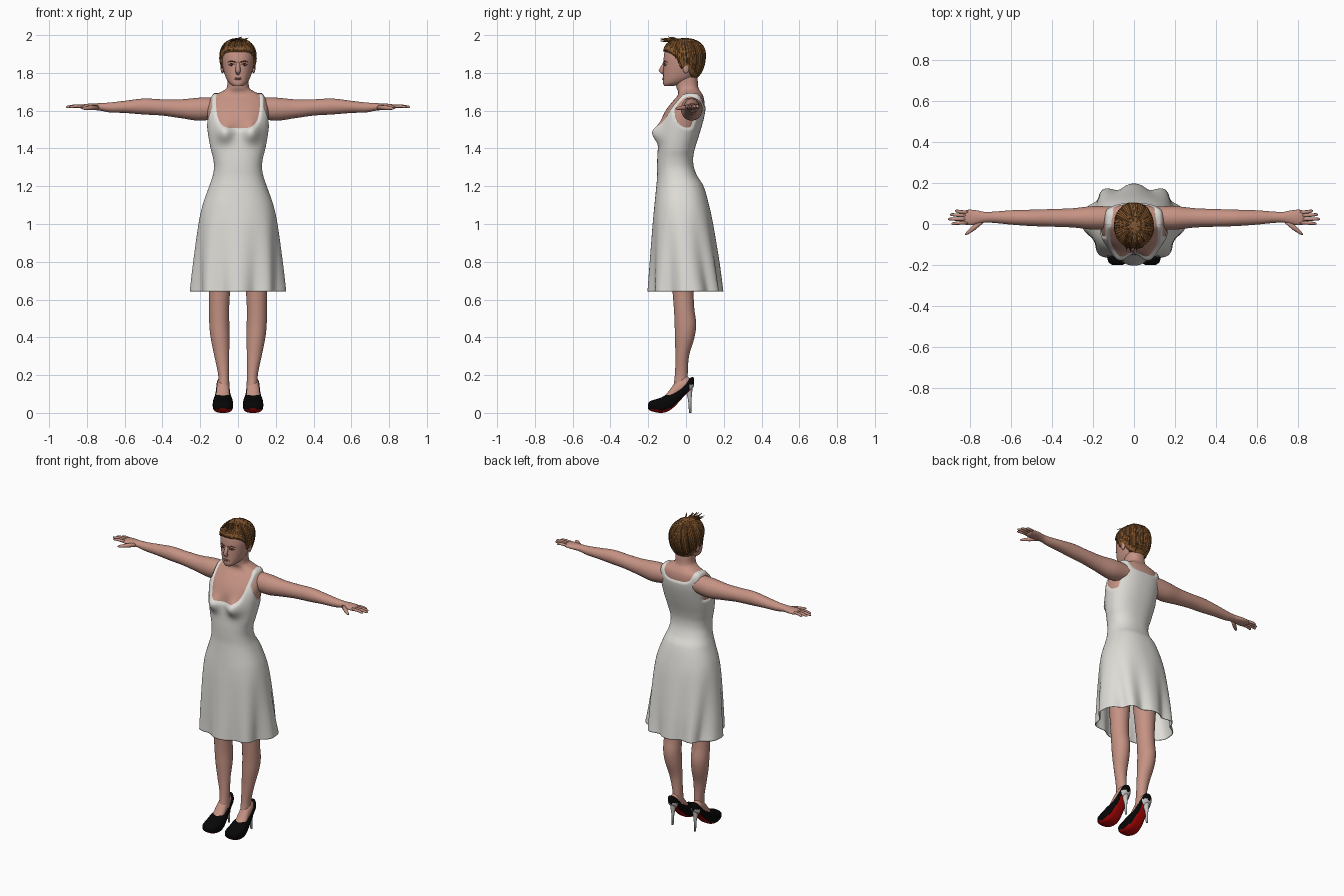
import bpy, bmesh, random
from math import sin, cos, pi, exp
from mathutils import Vector

random.seed(4)
if "Cube" in bpy.data.objects:
    bpy.data.objects.remove(bpy.data.objects["Cube"], do_unlink=True)


def material(name, r, g, b):
    m = bpy.data.materials.new(name)
    m.use_nodes = True
    m.diffuse_color = (r, g, b, 1)
    bsdf = next(n for n in m.node_tree.nodes if n.type == "BSDF_PRINCIPLED")
    bsdf.inputs["Base Color"].default_value = (r, g, b, 1)
    bsdf.inputs["Roughness"].default_value = 0.7
    return m


SKIN = material("skin", 0.56, 0.29, 0.23)
DRESS = material("dress_white", 0.74, 0.72, 0.68)
HAIR = material("hair_brown", 0.24, 0.1, 0.03)
DARK_HAIR = material("hair_dark", 0.1, 0.04, 0.012)
BLACK = material("shoe_black", 0.002, 0.002, 0.002)
RED = material("sole_red", 0.45, 0.002, 0.002)
SILVER = material("heel_silver", 0.55, 0.55, 0.54)
LIPS = material("lips", 0.36, 0.15, 0.12)
EYE_WHITE = material("eye_white", 0.4, 0.32, 0.29)
EYE_DARK = material("eye_dark", 0.06, 0.03, 0.02)


def clamp(v, lo=0.0, hi=1.0):
    return max(lo, min(hi, v))


def interp(table, t):
    """Smooth value of the table columns at t (first column ascending)."""
    t = clamp(t, table[0][0], table[-1][0])
    i = 0
    while i < len(table) - 2 and t > table[i + 1][0]:
        i += 1

    def slope(k, col):
        a, b = table[max(k - 1, 0)], table[min(k + 1, len(table) - 1)]
        return (b[col] - a[col]) / (b[0] - a[0])

    p, q = table[i], table[i + 1]
    h = q[0] - p[0]
    s = (t - p[0]) / h
    w = s * s * (3 - 2 * s)
    return [p[c] * (1 - w) + q[c] * w
            + h * s * (1 - s) * ((1 - s) * slope(i, c) - s * slope(i + 1, c))
            for c in range(1, len(p))]


def steps(a, b, n):
    return [a + (b - a) * i / n for i in range(n + 1)]


def superellipse(a, p):
    c, s = cos(a), sin(a)
    return (abs(c) ** (2 / p) * (1 if c > 0 else -1),
            abs(s) ** (2 / p) * (1 if s > 0 else -1))


def loft(name, rings, mats, cap_start=True, offset=None, rule=None):
    """Skin a list of rings; offset moves vertices along their normals."""
    bm = bmesh.new()
    vs = [[bm.verts.new(p) for p in ring] for ring in rings]
    n = len(rings[0])
    for lower, upper in zip(vs, vs[1:]):
        for j in range(n):
            k = (j + 1) % n
            bm.faces.new((lower[j], lower[k], upper[k], upper[j]))
    bm.faces.new(vs[-1])
    if cap_start:
        bm.faces.new(vs[0][::-1])
    bmesh.ops.recalc_face_normals(bm, faces=bm.faces)
    bm.normal_update()
    if offset:
        moves = [(v, v.normal * offset(v.co)) for v in bm.verts]
        for v, d in moves:
            v.co += d
    for f in bm.faces:
        f.smooth = True
        if rule:
            f.material_index = rule(f)
    mesh = bpy.data.meshes.new(name)
    bm.to_mesh(mesh)
    bm.free()
    for m in mats:
        mesh.materials.append(m)
    ob = bpy.data.objects.new(name, mesh)
    bpy.context.collection.objects.link(ob)
    return ob


def tube(name, pts, radii, mat, n=8):
    pts = [Vector(p) for p in pts]
    u, rings = None, []
    for i, p in enumerate(pts):
        t = (pts[min(i + 1, len(pts) - 1)] - pts[max(i - 1, 0)]).normalized()
        u = t.orthogonal() if u is None else u - t * u.dot(t)
        u.normalize()
        v = t.cross(u)
        rings.append([p + radii[i] * (u * cos(2 * pi * j / n) + v * sin(2 * pi * j / n))
                      for j in range(n)])
    return loft(name, rings, [mat])


def ball(name, centre, size, mat):
    loft(name, [[Vector((centre[0] + size[0] * cos(t) * cos(2 * pi * j / 16),
                         centre[1] + size[1] * cos(t) * sin(2 * pi * j / 16),
                         centre[2] + size[2] * sin(t))) for j in range(16)]
                for t in steps(-1.52, 1.52, 10)], [mat])


# Torso: height, half width, front, back
TORSO = [(.643, .232, -.184, .178), (.8, .221, -.178, .163), (1, .2, -.168, .135),
         (1.1, .18, -.16, .115), (1.2, .145, -.15, .085), (1.25, .128, -.146, .054),
         (1.3, .12, -.146, .035), (1.35, .125, -.145, .031), (1.4, .138, -.142, .04),
         (1.48, .152, -.138, .065), (1.55, .16, -.13, .085), (1.6, .162, -.108, .095),
         (1.65, .153, -.07, .097), (1.68, .134, -.045, .09), (1.7, .088, -.042, .078),
         (1.72, .061, -.05, .066), (1.78, .055, -.06, .06), (1.82, .05, -.06, .05)]


def torso_ring(z, n=144):
    rx, front, back = interp(TORSO, z)
    flare = clamp((1.1 - z) / 0.45) ** 1.3
    ring = []
    for j in range(n):
        a = 2 * pi * j / n
        c, s = superellipse(a, 2.3)
        # Skirt: eight folds, with a flat back that is narrower than the sides
        fold = 1 + 0.07 * flare * cos(8 * a)
        if s > 0:
            s = s ** (1 - .5 * flare)
        x = rx * c * fold * (1 - flare * (.2 if s > 0 else .1) * min(1, 1.5 * abs(sin(a))))
        y = (front + back) / 2 + (back - front) / 2 * s * fold
        bust = exp(-((abs(x) - .075) / .042) ** 2 - ((z - 1.485) / .05) ** 2)
        ring.append(Vector((x, y - .047 * bust * max(0, -sin(a)), z)))
    return ring


def dress_offset(p):
    """Positive on cloth; dips under the skin at the neckline and armholes."""
    back = clamp((p.y + .04) / .08)
    depth, width = .243 - .123 * back, .118 - .014 * back
    q = (abs(p.x) / width) ** 4 + (max(0, 1.75 - p.z) / depth) ** 4
    neck = (q ** (1 / 4) - 1) * .12
    hole = (((p.y - .006) / .066) ** 2 + ((p.z - 1.6) / .09) ** 2) ** .5
    arm = max((hole - 1) * .08, .14 - abs(p.x))
    return .007 * clamp(min(neck, arm) / .01, -1, 1)


loft("chest_and_neck", [torso_ring(z) for z in steps(1.4, 1.82, 70)], [SKIN])
dress = loft("dress", [torso_ring(z) for z in steps(.643, 1.7, 150)], [DRESS],
             cap_start=False, offset=dress_offset)
solid = dress.modifiers.new("cloth_thickness", "SOLIDIFY")
solid.thickness = .004

# Head: height, half width, front, back
HEAD = [(1.73, .024, -.116, -.07), (1.745, .045, -.121, -.01), (1.77, .062, -.121, .04),
        (1.8, .073, -.12, .068), (1.84, .082, -.119, .086), (1.88, .086, -.118, .093),
        (1.92, .081, -.11, .09), (1.95, .062, -.09, .068), (1.968, .036, -.054, .036),
        (1.974, .012, -.02, .01)]
HAIRLINE = [(-.13, 1.912), (-.085, 1.905), (-.045, 1.87), (-.028, 1.825), (.005, 1.825),
            (.025, 1.785), (.06, 1.762), (.11, 1.757)]


def head_point(a, z):
    rx, front, back = interp(HEAD, z)
    c, s = superellipse(a, 2.2)
    return Vector((rx * c, (front + back) / 2 + (back - front) / 2 * s, z))


def face_point(x, z, out=0.0):
    rx, front, back = interp(HEAD, z)
    edge = (1 - (abs(x) / rx) ** 2.2) ** (1 / 2.2)
    return Vector((x, (front + back) / 2 - (back - front) / 2 * edge - out, z))


def above_hairline(p):
    return p.z - interp(HAIRLINE, p.y)[0]


head_rings = [[head_point(2 * pi * j / 96, z) for j in range(96)]
              for z in steps(1.73, 1.974, 70)]
loft("head", head_rings, [SKIN])
loft("hair_cap", head_rings, [HAIR],
     offset=lambda p: .01 * clamp(above_hairline(p) / .012, -1, 1))

# Hair locks swept from the crown to the hairline, and a raised fringe
for i in range(56):
    a = 2 * pi * i / 56
    pts = []
    for z in [1.9735] + steps(1.969, 1.76, 18):
        p = head_point(a + 1.2 * (1.971 - z), z)
        if above_hairline(p) < -.004:
            break
        pts.append(p + (p - Vector((0, -.01, 1.87))).normalized() * .008)
    r = random.uniform(.004, .0065)
    radii = [r * min(1, .4 + k / 4, (len(pts) - k) / 4) for k in range(len(pts))]
    tube("hair_lock", pts, radii, DARK_HAIR if i % 4 == 0 else HAIR, 6)
for i in range(20):
    x = random.uniform(-.042, .042)
    tip = Vector((x * .8 + random.uniform(-.02, .03), random.uniform(-.138, -.07),
                  1.992 - .35 * abs(x) + random.uniform(-.018, .006)))
    root = Vector((x * .8, -.03, 1.97 - .2 * abs(x)))
    mid = (root + tip) / 2 + Vector((0, 0, .004))
    tube("fringe_lock", [root, mid, tip], [.007, .005, .001],
         DARK_HAIR if i % 2 == 0 else HAIR, 6)

# Face
tube("nose", [(0, -.108, 1.858), (0, -.12, 1.835), (0, -.132, 1.813), (0, -.114, 1.797)],
     [.01, .011, .014, .011], SKIN, 16)
for z, r in ((1.773, .0035), (1.766, .0045)):
    xs = steps(-.022, .022, 6)
    tube("lip", [face_point(x, z, 0) for x in xs],
         [r * (1.1 - abs(x) / .022) for x in xs], LIPS)

# Arm: along x, centre y, centre z, half depth, half height
ARM = [(.1, .03, 1.615, .055, .055), (.2, .03, 1.608, .057, .061), (.3, .03, 1.61, .047, .05),
       (.4, .03, 1.617, .043, .043), (.5, .03, 1.622, .04, .042), (.6, .032, 1.62, .035, .032),
       (.68, .033, 1.617, .028, .026), (.73, .033, 1.62, .026, .02),
       (.77, .033, 1.621, .034, .017), (.81, .032, 1.621, .038, .014), (.835, .031, 1.62, .032, .008)]
FINGERS = [(.056, .876, .064), (.041, .9, .046), (.024, .91, .024), (.007, .893, .002)]

# Leg: height, centre x, centre y, half width, half depth
LEG = [(.12, .075, -.03, .03, .04), (.2, .076, -.025, .029, .034), (.3, .086, -.02, .039, .036),
       (.4, .095, -.007, .05, .052), (.47, .099, -.003, .053, .057), (.55, .1, -.01, .053, .054),
       (.64, .098, -.015, .056, .056), (.95, .095, -.02, .08, .08)]
# Foot and shoe: along y, bottom, top, half width
FOOT = [(-.14, .02, .06, .035), (-.09, .04, .117, .037), (-.05, .07, .168, .034),
        (0, .11, .195, .03), (.03, .13, .175, .018)]
SHOE = [(-.2, .022, .05, .026), (-.19, .012, .062, .042), (-.16, .003, .072, .052),
        (-.13, 0, .082, .054), (-.1, .006, .098, .052), (-.07, .025, .108, .046),
        (-.03, .066, .132, .039), (0, .1, .162, .035), (.03, .125, .19, .029),
        (.042, .14, .186, .013)]


def foot_rings(table, p, side):
    rings = []
    for y in steps(table[0][0], table[-1][0], 40):
        low, high, w = interp(table, y)
        ring = [superellipse(2 * pi * j / 40, p) for j in range(40)]
        rings.append([Vector((side * (.08 + w * c), y, (low + high) / 2 + (high - low) / 2 * s))
                      for c, s in ring])
    return rings


def shoe_colour(face):
    """Black upper, red sole, silver seat where the heel joins."""
    p = face.calc_center_median()
    if p.y > .015 and p.z < .15:
        return 2
    return int(face.normal.z < -.6 and p.y < .015)


for side, label in ((1, "left"), (-1, "right")):
    circle = [(cos(2 * pi * j / 32), sin(2 * pi * j / 32)) for j in range(32)]
    rings = []
    for x in steps(.1, .835, 60):
        y, z, ry, rz = interp(ARM, x)
        rings.append([Vector((side * x, y + ry * c, z + rz * s)) for c, s in circle])
    loft(label + "_arm", rings, [SKIN])
    for base, tip_x, tip_y in FINGERS:
        path = [(.81, base, 1.622), ((tip_x + .83) / 2, (base + tip_y) / 2, 1.624),
                (tip_x - .008, tip_y, 1.62), (tip_x, tip_y, 1.619)]
        tube(label + "_finger", [(side * x, y, z) for x, y, z in path],
             [.009, .0085, .007, .003], SKIN)
    tube(label + "_thumb", [(side * .745, .016, 1.618), (side * .785, -.02, 1.615),
         (side * .815, -.044, 1.612), (side * .826, -.053, 1.611)], [.014, .012, .008, .003], SKIN)

    rings = []
    for z in steps(.12, .95, 60):
        x, y, rx, ry = interp(LEG, z)
        rings.append([Vector((side * (x + rx * c), y + ry * s, z)) for c, s in circle])
    loft(label + "_leg", rings, [SKIN])
    loft(label + "_foot", foot_rings(FOOT, 2, side), [SKIN])
    loft(label + "_shoe", foot_rings(SHOE, 2.8, side), [BLACK, RED, SILVER], rule=shoe_colour)
    tube(label + "_stiletto_heel", [(side * .08, .014, .15), (side * .08, .016, .12),
         (side * .08, .02, .07), (side * .08, .022, 0)], [.022, .018, .009, .006], SILVER, 16)

    # Facial features on each side
    ball(label + "_eye", face_point(side * .034, 1.842, -.002), (.014, .005, .005), EYE_WHITE)
    ball(label + "_iris", face_point(side * .034, 1.842, .001), (.006, .004, .005), EYE_DARK)
    tube(label + "_brow", [face_point(side * x, z) for x, z in
         ((.014, 1.857), (.034, 1.863), (.054, 1.856))], [.003, .0035, .001], DARK_HAIR)
    tube(label + "_eyelid", [face_point(side * x, z, .001) for x, z in
         ((.019, 1.845), (.034, 1.849), (.05, 1.843))], [.002, .003, .001], EYE_DARK)
    ball(label + "_ear", (side * .083, .0, 1.827), (.009, .017, .03), SKIN)
